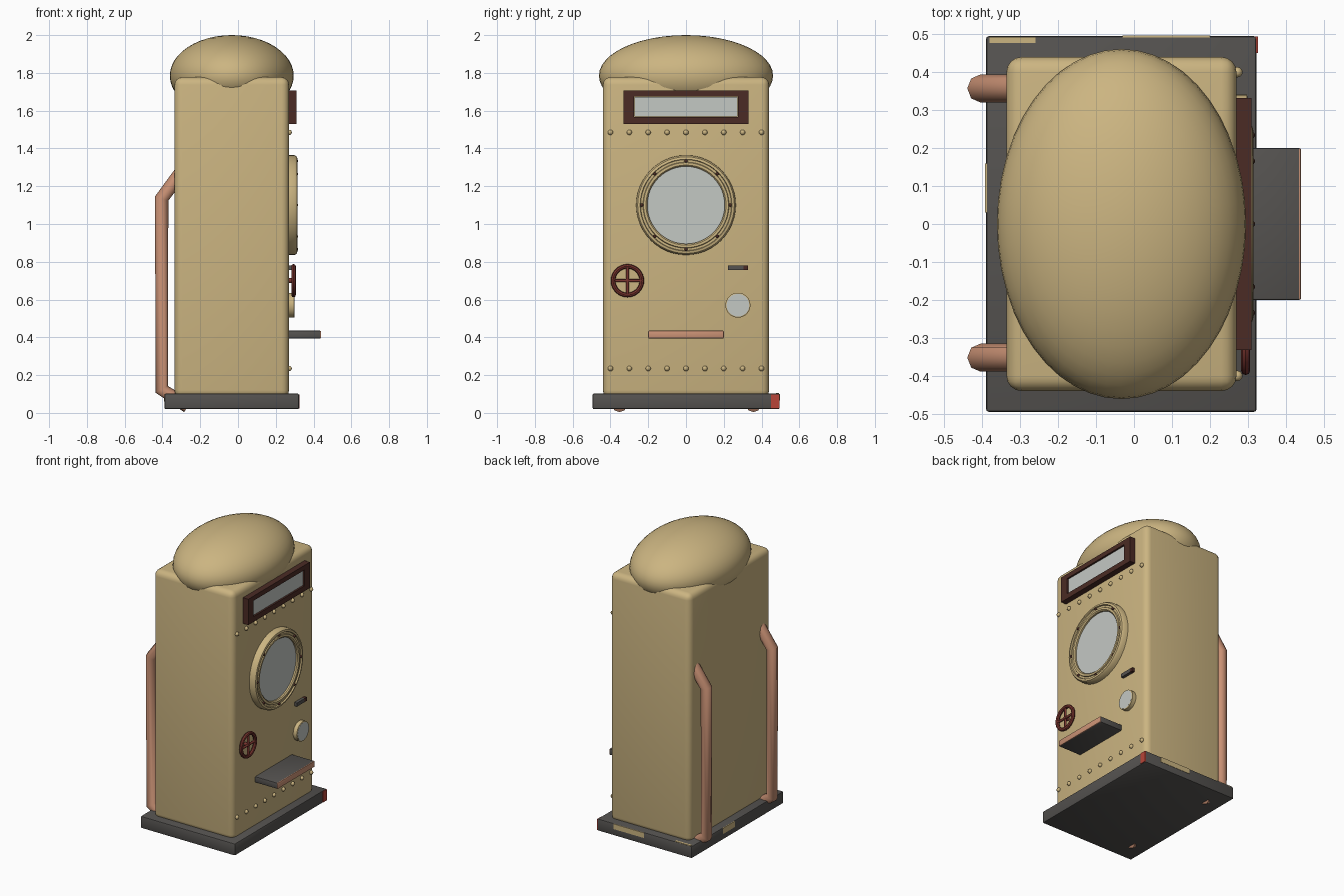
import bpy, bmesh, math
from mathutils import Vector

cube = bpy.data.objects.get("Cube")
if cube:
    bpy.data.objects.remove(cube)


def material(name, rgb):
    m = bpy.data.materials.new(name)
    m.use_nodes = True
    m.diffuse_color = (*rgb, 1)
    m.node_tree.nodes["Principled BSDF"].inputs["Base Color"].default_value = (*rgb, 1)
    return m


TAN = material("tan paint", (0.60, 0.46, 0.22))
GREY = material("dark grey", (0.09, 0.085, 0.08))
COPPER = material("copper", (0.60, 0.29, 0.18))
BROWN = material("dark brown", (0.07, 0.024, 0.018))
WINE = material("wine red", (0.19, 0.035, 0.028))
RED = material("red", (0.48, 0.06, 0.04))
GLASS = material("pale glass", (0.55, 0.58, 0.55))


def finish(name, bm, *mats, smooth=True):
    bmesh.ops.recalc_face_normals(bm, faces=bm.faces[:])
    me = bpy.data.meshes.new(name)
    bm.to_mesh(me)
    bm.free()
    ob = bpy.data.objects.new(name, me)
    bpy.context.collection.objects.link(ob)
    for m in mats:
        me.materials.append(m)
    if smooth:
        bpy.ops.object.select_all(action='DESELECT')
        ob.select_set(True)
        bpy.context.view_layer.objects.active = ob
        bpy.ops.object.shade_smooth_by_angle(angle=math.radians(40))
    return ob


def add_box(bm, lo, hi):
    lo, hi = Vector(lo), Vector(hi)
    vs = bmesh.ops.create_cube(bm, size=1)["verts"]
    for v in vs:
        v.co = (lo + hi) / 2 + v.co * (hi - lo)


def box(name, lo, hi, *mats, bevel=0.0, segments=2):
    bm = bmesh.new()
    add_box(bm, lo, hi)
    if bevel:
        bmesh.ops.bevel(bm, geom=bm.edges[:], offset=bevel, segments=segments,
                        profile=0.5, affect='EDGES')
    return finish(name, bm, *mats)


def lathe(name, profile, y, z, *mats, steps=48, closed=False):
    """Spin (radius, x) points about an axis along x through (y, z)."""
    bm = bmesh.new()
    vs = [bm.verts.new((x, y, z + r)) for r, x in profile]
    pairs = list(zip(vs, vs[1:])) + ([(vs[-1], vs[0])] if closed else [])
    edges = [bm.edges.new(p) for p in pairs]
    bmesh.ops.spin(bm, geom=vs + edges, cent=(0, y, z), axis=(1, 0, 0),
                   angle=math.tau, steps=steps)
    bmesh.ops.remove_doubles(bm, verts=bm.verts[:], dist=1e-5)
    return finish(name, bm, *mats)


def studs(name, points, radius, mat):
    bm = bmesh.new()
    for p in points:
        vs = bmesh.ops.create_uvsphere(bm, u_segments=10, v_segments=6, radius=radius)["verts"]
        bmesh.ops.translate(bm, verts=vs, vec=p)
    return finish(name, bm, mat)


def tube(name, points, radius, mat, resolution=2):
    cu = bpy.data.curves.new(name, 'CURVE')
    cu.dimensions = '3D'
    cu.bevel_depth = radius
    cu.bevel_resolution = resolution
    cu.use_fill_caps = True
    sp = cu.splines.new('POLY')
    sp.points.add(len(points) - 1)
    for p, co in zip(sp.points, points):
        p.co = (*co, 1)
    ob = bpy.data.objects.new(name, cu)
    bpy.context.collection.objects.link(ob)
    cu.materials.append(mat)
    return ob


# Base slab with a red corner and worn paint patches
box("base", (-0.39, -0.495, 0.02), (0.323, 0.495, 0.102), GREY, bevel=0.008)
box("base_red_corner", (0.318, 0.45, 0.024), (0.326, 0.494, 0.098), RED)
box("base_chip_back", (-0.03, 0.49, 0.065), (0.2, 0.497, 0.1), TAN)
box("base_chip_side", (-0.392, 0.03, 0.06), (-0.385, 0.16, 0.1), TAN)
box("base_chip_top", (-0.38, 0.477, 0.097), (-0.26, 0.492, 0.104), TAN)

# Cabinet and domed cap
box("body", (-0.336, -0.44, 0.08), (0.27, 0.44, 1.777), TAN, bevel=0.04, segments=4)
bm = bmesh.new()
vs = bmesh.ops.create_uvsphere(bm, u_segments=48, v_segments=24, radius=1)["verts"]
bmesh.ops.scale(bm, verts=vs, vec=(0.328, 0.461, 0.215))
bmesh.ops.translate(bm, verts=vs, vec=(-0.033, 0, 1.785))
finish("dome_cap", bm, TAN)

# Rivet rows
studs("rivets", [(0.272, 0.1 * i - 0.4, z) for z in (0.235, 1.485) for i in range(9)],
      0.014, TAN)

# Sign window: four-bar frame around a pale pane
bm = bmesh.new()
for z0, z1 in ((1.53, 1.566), (1.674, 1.706)):
    add_box(bm, (0.26, -0.332, z0), (0.31, 0.332, z1))
for s in (-1, 1):
    a, b = sorted((s * 0.275, s * 0.332))
    add_box(bm, (0.26, a, 1.566), (0.31, b, 1.674))
finish("window_frame", bm, BROWN)
box("window_pane", (0.26, -0.272, 1.568), (0.3, 0.272, 1.672), GLASS)

# Round porthole with bolted rim
lathe("porthole_rim", [(0.205, 0.26), (0.205, 0.305), (0.212, 0.312), (0.225, 0.312),
                       (0.228, 0.306), (0.24, 0.306), (0.243, 0.315), (0.256, 0.312),
                       (0.264, 0.3), (0.264, 0.26)], 0, 1.1, TAN, closed=True)
lathe("porthole_glass", [(0, 0.294), (0.208, 0.294), (0.208, 0.265), (0, 0.265)],
      0, 1.1, GLASS)
ring = [math.tau * i / 8 for i in range(8)]
studs("porthole_bolts", [(0.31, 0.234 * math.cos(a), 1.1 + 0.234 * math.sin(a))
                         for a in ring], 0.009, BROWN)

# Handwheel with crossed spokes
wy, wz = -0.31, 0.7
lathe("handwheel_rim", [(0.076 + 0.012 * math.cos(a), 0.294 + 0.012 * math.sin(a))
                        for a in ring], wy, wz, WINE, steps=32, closed=True)
for name, dy, dz in (("level", 0.075, 0), ("upright", 0, 0.075)):
    tube("handwheel_spoke_" + name, [(0.294, wy - dy, wz - dz), (0.294, wy + dy, wz + dz)],
         0.008, WINE)
tube("handwheel_axle", [(0.26, wy, wz), (0.3, wy, wz)], 0.013, WINE)

# Coin slot and dial
box("slot", (0.26, 0.222, 0.756), (0.29, 0.305, 0.781), GREY)
box("slot_end", (0.26, 0.305, 0.756), (0.29, 0.328, 0.781), BROWN)
lathe("dial_rim", [(0.058, 0.26), (0.058, 0.3), (0.066, 0.297), (0.066, 0.26)],
      0.275, 0.57, TAN, steps=32, closed=True)
lathe("dial_face", [(0, 0.3), (0.06, 0.3), (0.06, 0.265), (0, 0.265)],
      0.275, 0.57, GLASS, steps=32)

# Shelf with a copper front edge
shelf = box("shelf", (0.26, -0.2, 0.394), (0.44, 0.2, 0.435), GREY, COPPER, bevel=0.005)
for f in shelf.data.polygons:
    f.material_index = int(f.normal.x > 0.3)

# Rear pipes
for name, y in (("left", 0.357), ("right", -0.352)):
    tube("pipe_" + name, [(-0.27, y, 1.315), (-0.404, y, 1.135), (-0.404, y, 0.125),
                          (-0.265, y, 0.035)], 0.037, COPPER)
